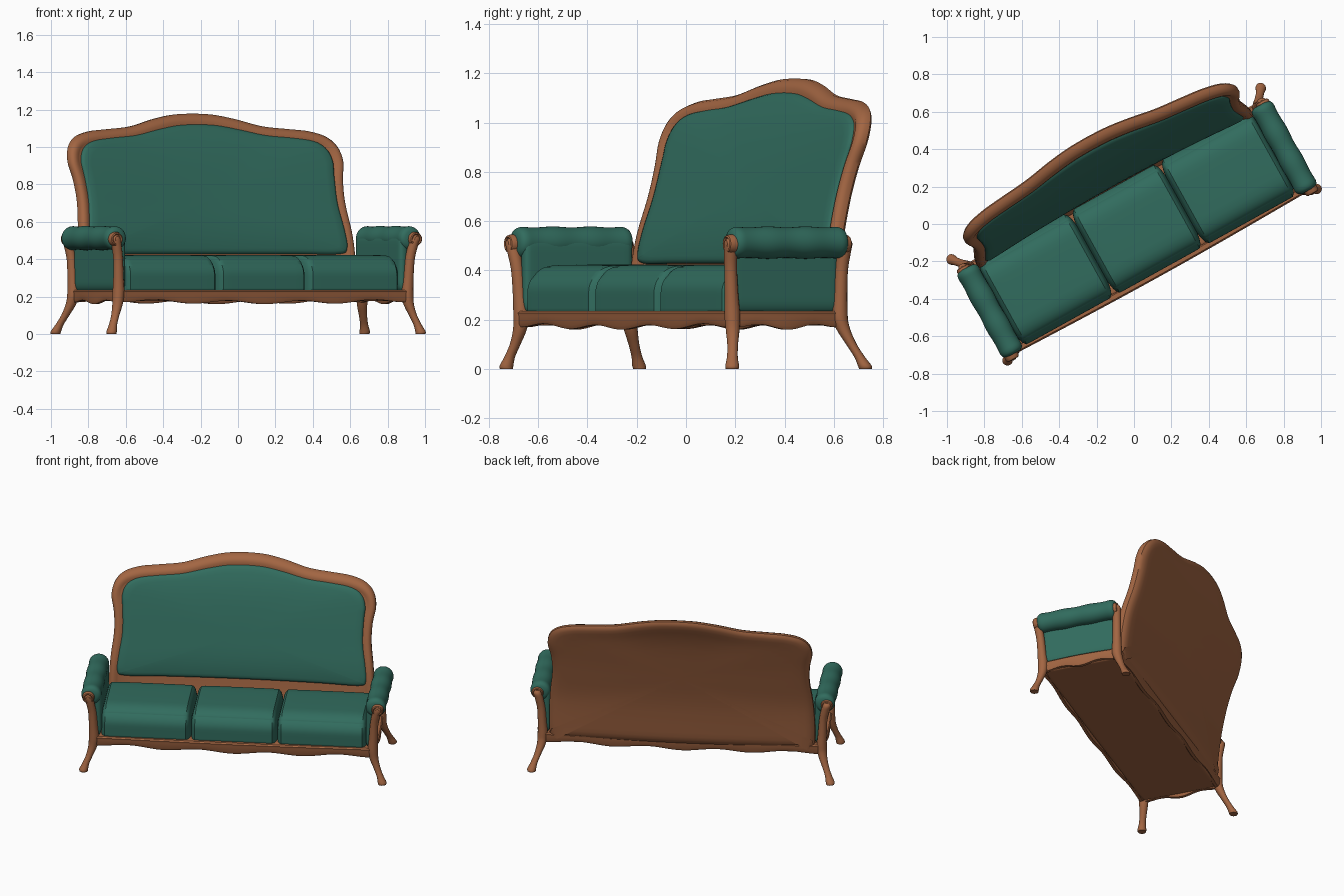
import bpy, bmesh, math
from mathutils import Vector

if "Cube" in bpy.data.objects:
    bpy.data.objects.remove(bpy.data.objects["Cube"])

TURN = math.radians(29)          # the sofa stands turned about z


def material(name, rgb):
    m = bpy.data.materials.new(name)
    m.diffuse_color = (*rgb, 1)
    m.use_nodes = True
    m.node_tree.nodes["Principled BSDF"].inputs["Base Color"].default_value = m.diffuse_color
    return m


WOOD = material("warm wood", (0.365, 0.132, 0.055))
GREEN = material("green fabric", (0.031, 0.15, 0.112))


def finish(bm, name, mat):
    bmesh.ops.recalc_face_normals(bm, faces=bm.faces)
    me = bpy.data.meshes.new(name)
    bm.to_mesh(me)
    bm.free()
    me.materials.append(mat)
    ob = bpy.data.objects.new(name, me)
    bpy.context.collection.objects.link(ob)
    ob.rotation_euler.z = TURN
    return ob


def loft(name, rings, mat):
    """Skin a list of equal closed rings and cap both ends."""
    bm = bmesh.new()
    vs = [[bm.verts.new(p) for p in r] for r in rings]
    n = len(vs[0])
    for a, b in zip(vs, vs[1:]):
        for i in range(n):
            bm.faces.new((a[i], a[(i + 1) % n], b[(i + 1) % n], b[i]))
    bm.faces.new(vs[0])
    bm.faces.new(vs[-1])
    return finish(bm, name, mat)


def smooth(pts, steps=5):
    """Catmull-Rom through open point list of any dimension."""
    pts = [Vector(p) for p in pts]
    out = []
    for i in range(len(pts) - 1):
        p0, p1, p2 = pts[max(i - 1, 0)], pts[i], pts[i + 1]
        p3 = pts[min(i + 2, len(pts) - 1)]
        for k in range(steps):
            t = k / steps
            out.append(0.5 * (2 * p1 + (p2 - p0) * t + (2 * p0 - 5 * p1 + 4 * p2 - p3) * t * t
                              + (3 * p1 - p0 - 3 * p2 + p3) * t ** 3))
    return out + [pts[-1]]


def pad(name, lo, hi, r, mat, crown=0.0, low_r=None):
    """Rounded box with separate corner radii per axis and a crowned top."""
    bm = bmesh.new()
    bmesh.ops.create_cube(bm, size=2)
    bmesh.ops.subdivide_edges(bm, edges=bm.edges[:], cuts=19, use_grid_fill=True)
    for v in bm.verts:
        x, y = v.co.x, v.co.y
        up = v.co.z > 0
        rad = list(r)
        if low_r and not up:
            rad[2] = low_r
        core, d = [], []
        for k in range(3):
            h = (hi[k] - lo[k]) / 2
            q = math.sin(v.co[k] * math.pi / 2) * h
            c = max(-h + rad[k], min(h - rad[k], q))
            core.append(c)
            d.append((q - c) / rad[k])
        d = Vector(d)
        if d.length > 1e-6:
            d *= max(abs(e) for e in d) / d.length
        v.co = [core[k] + d[k] * rad[k] + (lo[k] + hi[k]) / 2 for k in range(3)]
        if up:
            v.co.z += crown * (1 - x ** 4) * (1 - y * y)
    return finish(bm, name, mat)


def lathe_y(name, x, z, prof, mat, n=24):
    """Turned part along y; prof is (y, radius)."""
    loft(name, [[(x + r * math.cos(2 * math.pi * i / n), y, z + r * math.sin(2 * math.pi * i / n))
                 for i in range(n)] for y, r in prof], mat)


# ---- leaning, slightly curved backrest ----
LEAN = smooth([(.2, .213), (.42, .238), (.55, .26), (.7, .3), (.85, .343), (1, .392), (1.1, .44), (1.2, .497)])


def back_y(x, z):
    y = LEAN[-1][1] if z > LEAN[0][0] else LEAN[0][1]
    for a, b in zip(LEAN, LEAN[1:]):
        if a[0] <= z <= b[0]:
            y = a[1] + (b[1] - a[1]) * (z - a[0]) / (b[0] - a[0])
            break
    return y + .03 * (1 - (x / .8) ** 2)


def outline(half):
    h = smooth(half)
    return h + [Vector((-p.x, p.y)) for p in h[-2:0:-1]]


def inset(pts, d):
    out = []
    for i, p in enumerate(pts):
        t = (pts[(i + 1) % len(pts)] - pts[i - 1]).normalized()
        out.append(p + Vector((-t.y, t.x)) * d)
    return out


def shrink(pts, s):
    c = Vector((0, .72))
    return [c + (p - c) * s for p in pts]


def bent(pts, dy):
    return [(p.x, back_y(p.x, p.y) + dy, p.y) for p in pts]


outer = outline([(0, .21), (.45, .21), (.81, .21), (.84, .25), (.84, .42), (.832, .55), (.815, .7), (.82, .82),
                 (.838, .92), (.82, 1.0), (.765, 1.055), (.67, 1.085), (.55, 1.097), (.40, 1.112),
                 (.25, 1.15), (.12, 1.174), (0, 1.18)])
inner = outline([(0, .43), (.5, .43), (.74, .43), (.787, .46), (.782, .55), (.76, .7), (.763, .85), (.768, .92),
                 (.745, .985), (.68, 1.03), (.55, 1.05), (.4, 1.063), (.25, 1.092), (.12, 1.114), (0, 1.12)])
rim = [(.06, .036), (.035, .032), (.015, .023), (.002, .01), (.001, -.012), (.01, -.03), (.022, -.037),
       (.038, -.037), (.052, -.03), (.062, -.026)]
rings = [bent(shrink(inset(outer, .06), s), .036 + .01 * (1 - s * s)) for s in (.02, .2, .4, .6, .8, .93)]
rings += [bent(inset(outer, d), y) for d, y in rim]
rings += [bent(shrink(inset(outer, .062), s), -.02) for s in (.9, .7, .45, .2, .02)]
loft("back_frame", rings, WOOD)

rings = [bent(inset(inner, -.002), 0), bent(inset(inner, -.002), -.026), bent(inset(inner, .004), -.036),
         bent(inset(inner, .016), -.042)]
rings += [bent(shrink(inset(inner, .016), s), -.042 - .013 * (1 - s ** 3)) for s in (.95, .85, .7, .5, .3, .15, .02)]
loft("back_cushion", rings, GREEN)

# ---- three seat cushions ----
for n, x0, x1 in (("left", -.845, -.27), ("middle", -.275, .275), ("right", .27, .845)):
    pad("seat_cushion_" + n, (x0, -.285, .205), (x1, .226, .412), (.035, .12, .1), GREEN, .012, .03)

# ---- base and scalloped rails ----
pad("seat_base", (-.87, -.275, .176), (.87, .235, .234), (.01, .01, .01), WOOD)


def rail(name, a, b, waves, n=60):
    a, b = Vector(a), Vector(b)
    side = Vector(((b - a).y, -(b - a).x)).normalized()
    rings = []
    for i in range(n + 1):
        t = i / n
        c = a.lerp(b, t) + side * .012 * math.sin(math.pi * t)
        lo = .179 - .01 * math.sin(math.pi * t) - .009 * math.cos((t - .5) * 2 * math.pi * waves)
        sec = [(-.02, .227), (-.012, .236), (.012, .236), (.02, .228), (.017, .215), (.016, lo + .015),
               (.008, lo), (-.012, lo), (-.02, lo + .01)]
        rings.append([(c.x + side.x * o, c.y + side.y * o, z) for o, z in sec])
    loft(name, rings, WOOD)


rail("front_rail", (-.88, -.28), (.88, -.28), 4)
rail("back_rail", (.88, .228), (-.88, .228), 4)
rail("right_rail", (.875, -.27), (.875, .225), 2)
rail("left_rail", (-.875, .225), (-.875, -.27), 2)

# ---- legs running up into arm posts, with scroll ends ----
LEG = smooth([(.944, -.309, 0, .026), (.944, -.309, .014, .028), (.931, -.301, .05, .022), (.91, -.288, .10, .022),
              (.89, -.277, .16, .028), (.883, -.275, .22, .032), (.886, -.28, .30, .028),
              (.892, -.287, .40, .026), (.905, -.295, .47, .027), (.915, -.30, .51, .026), (.915, -.30, .53, .014)])
for s, side in ((-1, "left"), (1, "right")):
    for f, end in ((1, "front"), (-1, "back")):
        rings = []
        for x, y, z, r in LEG:
            if f < 0:
                y = -y - .05 * min(1, z / .2) - .05 * max(0, z - .2)
            rings.append([(s * x + r * math.cos(k * math.pi / 8), y + r * math.sin(k * math.pi / 8), z)
                          for k in range(16)])
        loft(f"{end}_leg_{side}", rings, WOOD)
        y0 = -.276 if f > 0 else .2
        prof = [(0, .038), (.03, .038), (.042, .034), (.045, .028), (.038, .023), (.038, .018),
                (.047, .014), (.05, .003)]
        lathe_y(f"{end}_scroll_{side}", s * .915, .508, [(y0 - f * d, r) for d, r in prof], WOOD)

    # padded arm: panel flush with the inside of a softly channelled roll on top
    pad("arm_panel_" + side, (s * .862 - .026, -.28, .23), (s * .862 + .026, .222, .54), (.024, .02, .05), GREEN)
    prof = []
    for i in range(61):
        t = i / 60
        e = min(t, 1 - t) * .525 / .04
        r = .0635 + .002 * math.cos((t - .5) * 6 * math.pi + math.pi)
        if e < 1:
            r *= .6 + .4 * math.sqrt(1 - (1 - e) ** 2)
        prof.append((-.295 + .525 * t, r))
    lathe_y("arm_roll_" + side, s * .9, .513, prof, GREEN, 32)

# ---- smooth shading ----
for ob in bpy.data.objects:
    ob.select_set(True)
    bpy.context.view_layer.objects.active = ob
bpy.ops.object.shade_smooth_by_angle(angle=math.radians(40))
